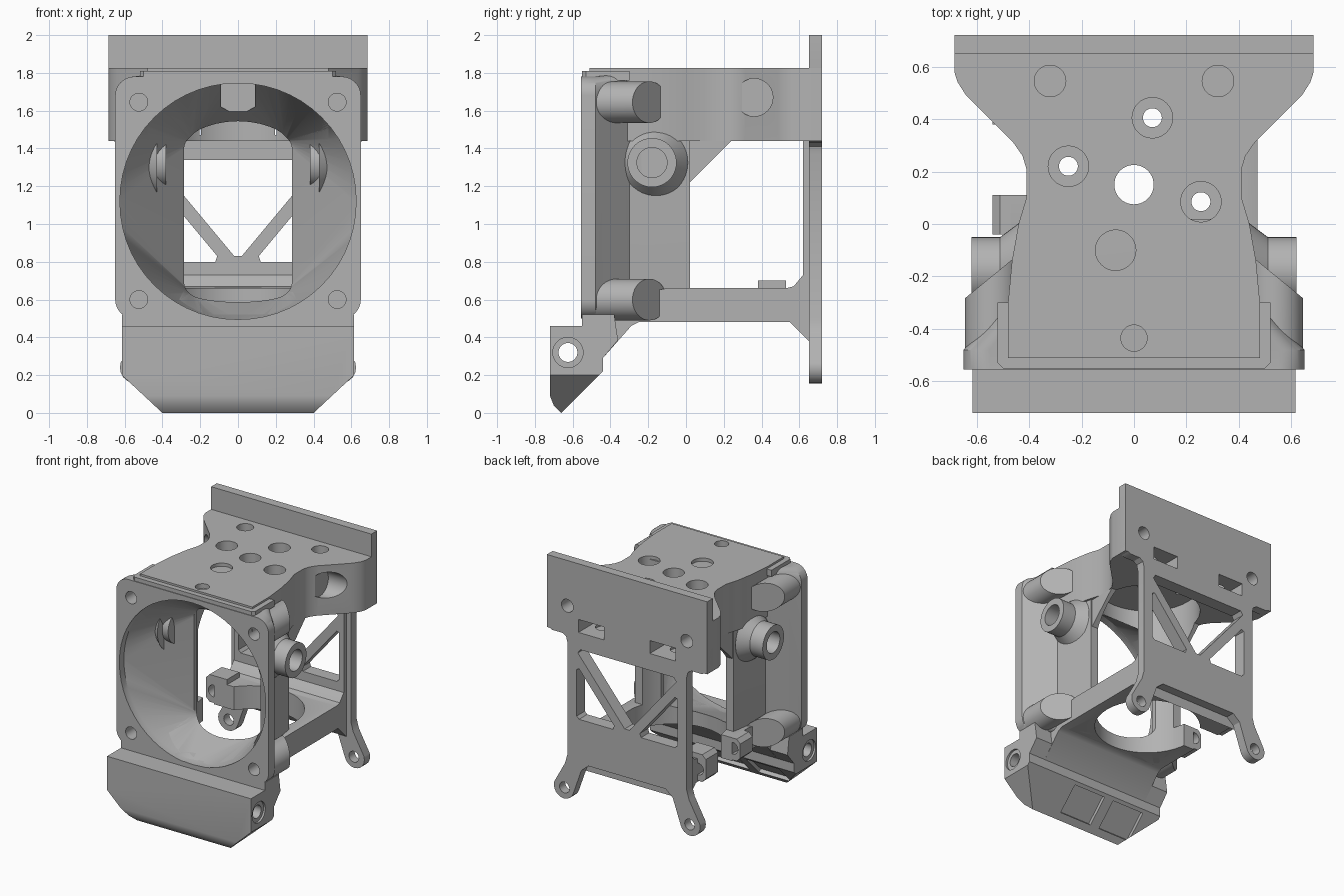
import bpy, bmesh, math
from math import sin, cos, pi

if "Cube" in bpy.data.objects:
    bpy.data.objects.remove(bpy.data.objects["Cube"], do_unlink=True)

grey = bpy.data.materials.new("plain grey")
grey.use_nodes = True
grey.diffuse_color = (0.45, 0.45, 0.45, 1)
grey.node_tree.nodes["Principled BSDF"].inputs["Base Color"].default_value = (0.45, 0.45, 0.45, 1)


def loft(name, rings):
    """Skin a closed solid through rings of equal length."""
    bm = bmesh.new()
    vs = [[bm.verts.new(p) for p in ring] for ring in rings]
    n = len(vs[0])
    bm.faces.new(vs[0])
    bm.faces.new(vs[-1])
    for a, b in zip(vs, vs[1:]):
        for i in range(n):
            j = (i + 1) % n
            bm.faces.new((a[i], a[j], b[j], b[i]))
    bmesh.ops.recalc_face_normals(bm, faces=bm.faces)
    me = bpy.data.meshes.new(name)
    bm.to_mesh(me)
    bm.free()
    me.materials.append(grey)
    ob = bpy.data.objects.new(name, me)
    bpy.context.collection.objects.link(ob)
    return ob


def place(axis, p, t):
    return {"x": (t, p[0], p[1]), "y": (p[0], t, p[1]), "z": (p[0], p[1], t)}[axis]


def prism(name, axis, pts, a, b):
    return loft(name, [[place(axis, p, t) for p in pts] for t in (a, b)])


def circle(u, v, r, n=40):
    return [(u + r * cos(2 * pi * i / n), v + r * sin(2 * pi * i / n)) for i in range(n)]


def rod(name, axis, u, v, r, a, b, r2=None):
    ends = ((r, a), (r if r2 is None else r2, b))
    return loft(name, [[place(axis, p, t) for p in circle(u, v, q)] for q, t in ends])


def box(name, x0, x1, y0, y1, z0, z1):
    return prism(name, "z", [(x0, y0), (x1, y0), (x1, y1), (x0, y1)], z0, z1)


def round_rect(y, hx, z0, z1, r, n=14):
    ring = []
    corners = ((hx - r, z1 - r), (r - hx, z1 - r), (r - hx, z0 + r), (hx - r, z0 + r))
    for k, (cx, cz) in enumerate(corners):
        for i in range(n + 1):
            t = (k + i / n) * pi / 2
            ring.append((cx + r * cos(t), y, cz + r * sin(t)))
    return ring


def mirrored(half):
    return half + [(-x, v) for x, v in reversed(half)]


def cut(ob, cutters):
    for c in cutters:
        m = ob.modifiers.new("cut", "BOOLEAN")
        m.operation, m.solver, m.object = "DIFFERENCE", "EXACT", c
    bpy.context.view_layer.objects.active = ob
    for m in list(ob.modifiers):
        bpy.ops.object.modifier_apply(modifier=m.name)


# Cutters shared by several parts
duct = loft("duct_cutter", [
    round_rect(-0.7, 0.625, 0.495, 1.745, 0.62), round_rect(-0.5, 0.625, 0.495, 1.745, 0.62),
    round_rect(-0.13, 0.285, 0.62, 1.47, 0.07), round_rect(0.15, 0.285, 0.62, 1.47, 0.07)])
well = rod("well_cutter", "z", 0, 0.15, 0.38, 0.3, 1.66)
fan_screws = [rod("fan_screw_cutter", "y", s * 0.525, z, 0.047, -0.6, -0.32)
              for s in (-1, 1) for z in (0.6, 1.645)]
nut_hex = prism("nut_cutter", "y", [(0.09, 1.75), (-0.09, 1.75), (-0.09, 1.62), (0, 1.57), (0.09, 1.62)],
                -0.5, -0.3)
helpers = [duct, well, nut_hex] + fan_screws
parts = []


def part(ob, cutters=()):
    cut(ob, cutters)
    parts.append(ob)


# Fan frame narrowing into the side columns
part(loft("fan_frame", [
    round_rect(-0.555, 0.65, 0.5, 1.78, 0.1), round_rect(-0.48, 0.65, 0.5, 1.78, 0.1),
    round_rect(-0.3, 0.47, 0.48, 1.8, 0.06), round_rect(0.02, 0.42, 0.48, 1.8, 0.04)]),
    [duct, well, nut_hex] + fan_screws)

# Screw bosses with slanted ends, and side tubes
for s, side in ((1, "left"), (-1, "right")):
    for z, level in ((0.6, "lower"), (1.645, "upper")):
        boss = rod(f"{level}_{side}_boss", "y", s * 0.535, z, 0.11, -0.5, -0.1)
        for v in boss.data.vertices:
            if v.co.y > -0.2:
                v.co.y = -0.14 - (abs(v.co.x) - 0.47) * 0.82
        part(boss, [duct] + fan_screws)
    bore = rod("bore_cutter", "x", -0.18, 1.325, 0.08, s * 0.46, s * 0.7)
    helpers.append(bore)
    part(rod(side + "_tube", "x", -0.18, 1.325, 0.13, s * 0.38, s * 0.62), [bore])
    part(rod(side + "_tube_flare", "x", -0.18, 1.325, 0.19, s * 0.43, s * 0.51, 0.13), [bore])

# Top block with its holes
front_hole = rod("front_hole_cutter", "z", 0, -0.435, 0.05, 1.76, 2)
cuts = [rod("centre_cutter", "z", 0, 0.15, 0.075, 1.5, 2), front_hole]
for x, y in ((-0.25, 0.22), (0.07, 0.405), (0.255, 0.085), (-0.07, -0.1)):
    cuts += [rod("head_cutter", "z", x, y, 0.077, 1.75, 2),
             rod("shank_cutter", "z", x, y, 0.036, 1.5, 1.8)]
rear_cuts = []
for s in (-1, 1):
    cuts += [rod("rear_hole_cutter", "z", s * 0.32, 0.545, 0.06, 1.45, 2),
             rod("side_pocket_cutter", "x", 0.36, 1.67, 0.1, s * 0.45, s * 0.8)]
    rear_cuts += [rod("rear_screw_cutter", "y", s * 0.51, 1.65, 0.05, 0.55, 0.8),
                  box("nut_slot_cutter", s * 0.305 - 0.11, s * 0.305 + 0.11, 0.47, 0.8, 1.47, 1.57)]
outline = mirrored([(0.685, 0.72), (0.685, 0.58), (0.672, 0.54), (0.64, 0.49), (0.46, 0.31),
                    (0.425, 0.26), (0.41, 0.21), (0.41, 0.1), (0.44, 0), (0.465, -0.14),
                    (0.48, -0.3), (0.48, -0.51)])
part(prism("top_block", "z", outline, 1.44, 1.825), [duct, well, nut_hex] + cuts + rear_cuts)
part(prism("front_lip", "z", mirrored([(0.52, -0.3), (0.52, -0.53), (0.5, -0.55)]), 1.76, 1.81),
     [front_hole])
part(prism("gusset", "x", [(0, 1.5), (0, 1.2), (0.02, 1.22), (0.24, 1.44), (0.24, 1.5)], -0.41, 0.41),
     [well, duct])

# Back plate with truss openings and two feet
foot = [(0.54 + 0.085 * cos(t), 0.24 + 0.085 * sin(t)) for t in [0.3 - i * pi / 10 for i in range(11)]]
plate = mirrored([(0.685, 2), (0.685, 1.48), (0.67, 1.445), (0.64, 1.43), (0.55, 1.43), (0.52, 1.41),
                  (0.51, 1.37), (0.51, 0.5), (0.53, 0.43)] + foot + [(0.39, 0.41), (0.33, 0.46)])
truss = [prism("truss_cutter", "y", mirrored([(0.02, 0.83), (0.42, 1.31), (0.4, 1.34)]), 0.5, 0.8)]
for s in (-1, 1):
    truss.append(prism("truss_cutter", "y", [(s * x, z) for x, z in (
        (0.12, 0.8), (0.41, 0.8), (0.43, 0.82), (0.43, 1.18), (0.41, 1.19), (0.11, 0.83))], 0.5, 0.8))
    truss.append(rod("foot_cutter", "y", s * 0.535, 0.24, 0.042, 0.5, 0.8))
part(prism("back_plate", "y", plate, 0.65, 0.72), truss + rear_cuts)
part(box("plate_thickening", -0.47, 0.47, 0.62, 0.66, 0.48, 1.45), truss)

# Split clamp floor and its lugs
gap = box("gap_cutter", -0.7, -0.2, 0.11, 0.38, 0.3, 1)
part(prism("clamp_floor", "x", [
    (-0.48, 0.52), (-0.44, 0.29), (-0.29, 0.46), (-0.25, 0.48), (0.55, 0.48), (0.65, 0.38), (0.65, 0.76),
    (0.62, 0.73), (0.57, 0.67), (0.53, 0.66), (-0.1, 0.66), (-0.4, 0.6)], -0.47, 0.47),
    [duct, well, gap])
lug_hole = rod("lug_cutter", "y", -0.475, 0.58, 0.045, -0.2, 0.7)
for name, y0, y1, top in (("front_lug", -0.04, 0.11, 0.66), ("rear_lug", 0.38, 0.53, 0.7)):
    part(prism(name, "y", [(-0.36, 0.49), (-0.51, 0.49), (-0.54, 0.52), (-0.54, top - 0.03),
                           (-0.51, top), (-0.36, top)], y0, y1), [lug_hole, well])

# Chin under the fan, with trimmed corners and recessed nozzles
chin_cuts = [rod("pivot_cutter", "x", -0.625, 0.32, 0.05, -0.8, 0.8)]
for s in (-1, 1):
    chin_cuts.append(rod("pivot_face_cutter", "x", -0.625, 0.32, 0.08, s * 0.6, s * 0.8))
    chin_cuts.append(prism("corner_cutter", "y", [(s * 0.38, -0.019), (s * 0.7, 0.279), (s * 0.7, -0.019)],
                           -0.9, 0))
for x in (0.03, -0.33):
    chin_cuts.append(prism("nozzle_cutter", "x", [(-0.64, 0.06), (-0.48, 0.22), (-0.42, 0.16), (-0.58, 0)],
                           x - 0.14, x + 0.14))
part(prism("chin", "x", [
    (-0.72, 0.46), (-0.72, 0.09), (-0.7, 0.04), (-0.66, 0), (-0.44, 0.22), (-0.44, 0.29), (-0.36, 0.385),
    (-0.38, 0.52), (-0.55, 0.52), (-0.55, 0.46)], -0.615, 0.615), [duct] + chin_cuts)

# Remove the helpers and shade the finished parts
for c in helpers + cuts + rear_cuts + truss + chin_cuts + [gap, lug_hole]:
    bpy.data.objects.remove(c, do_unlink=True)
bpy.context.view_layer.update()
bpy.ops.object.select_all(action="DESELECT")
for ob in parts:
    ob.select_set(True)
bpy.context.view_layer.objects.active = parts[0]
bpy.ops.object.shade_smooth_by_angle(angle=math.radians(30))
